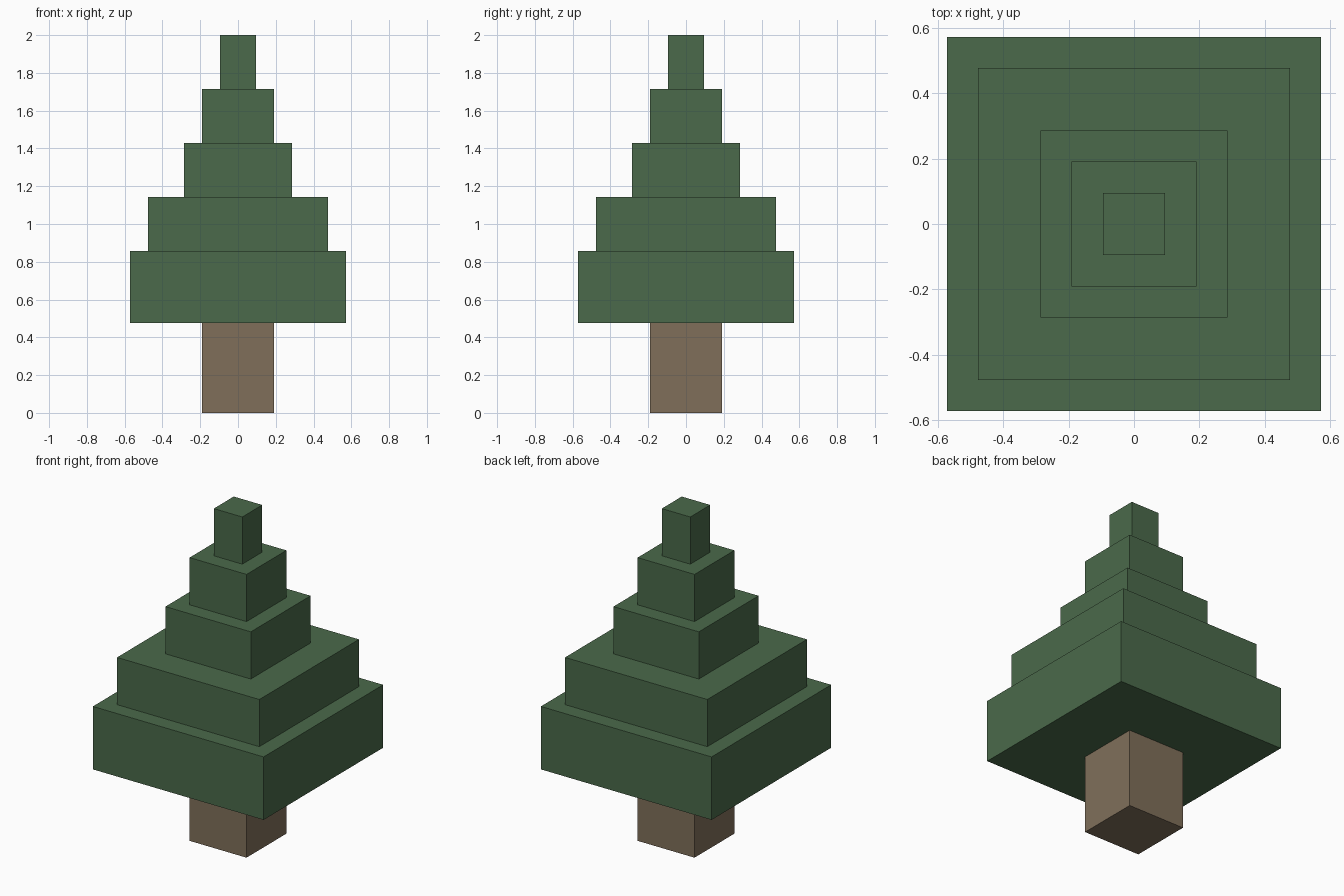
import bpy

default = bpy.data.objects.get("Cube")
if default:
    bpy.data.objects.remove(default, do_unlink=True)

U = 2 / 42  # block unit: the tree is 42 units tall


def make_material(name, rgb):
    mat = bpy.data.materials.new(name)
    mat.use_nodes = True
    mat.diffuse_color = (*rgb, 1)
    mat.node_tree.nodes["Principled BSDF"].inputs["Base Color"].default_value = (*rgb, 1)
    return mat


def block(name, half_width, bottom, top, mat):
    """Square block centred on the tree axis, sized in block units."""
    bpy.ops.mesh.primitive_cube_add(size=1, location=(0, 0, (bottom + top) / 2 * U))
    obj = bpy.context.object
    obj.name = obj.data.name = name
    obj.scale = (2 * half_width * U, 2 * half_width * U, (top - bottom) * U)
    bpy.ops.object.transform_apply(location=False, rotation=False, scale=True)
    obj.data.materials.append(mat)


bark = make_material("bark brown", (0.216, 0.159, 0.102))
needles = make_material("needle green", (0.069, 0.144, 0.069))

# Trunk
block("trunk", 4, 0, 10, bark)

# Stacked foliage tiers, widest at the bottom
levels = [10, 18, 24, 30, 36, 42]
half_widths = [12, 10, 6, 4, 2]
for i, half in enumerate(half_widths):
    block(f"foliage_tier_{i + 1}", half, levels[i], levels[i + 1], needles)
